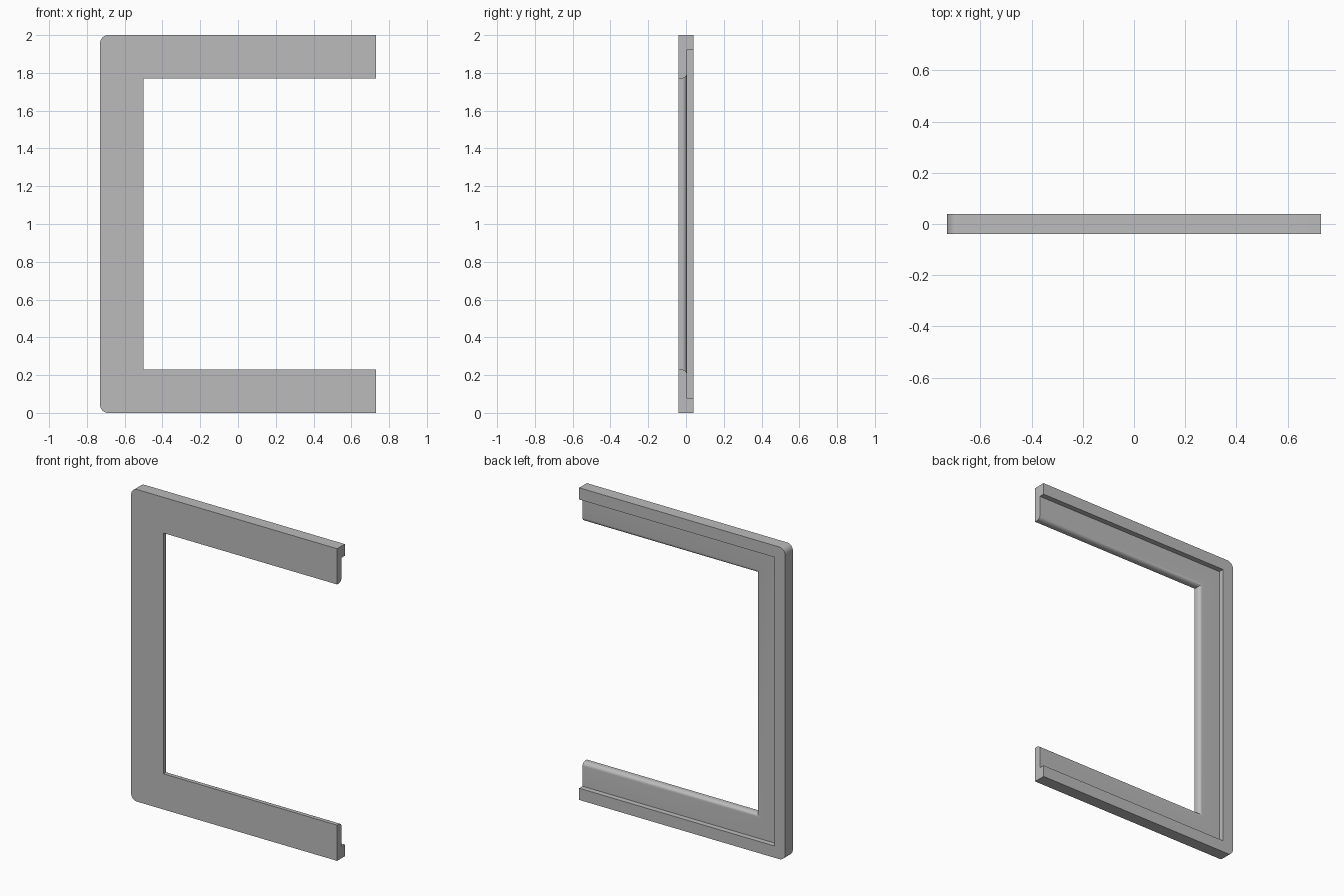
import bpy, bmesh, math

cube = bpy.data.objects.get("Cube")
if cube:
    bpy.data.objects.remove(cube, do_unlink=True)

HALF_W, HEIGHT = 0.73, 2.0
FRONT, BACK, LEDGE = -0.039, 0.039, 0.005    # depth levels
LIP, WIDTH = 0.075, 0.229                    # raised rim width, whole border width
ROUND, CORNER = 0.025, 0.042                 # inner edge round, outer corner round

# Material
grey = bpy.data.materials.new("plain grey")
grey.use_nodes = True
colour = (0.5, 0.5, 0.5, 1)
grey.diffuse_color = colour
grey.node_tree.nodes["Principled BSDF"].inputs["Base Color"].default_value = colour

# Border cross-section as (distance in from the outer edge, depth)
STEPS = 8
profile = [(0, FRONT), (0, BACK), (LIP, BACK), (LIP, LEDGE)]
for i in range(STEPS + 1):
    a = math.pi / 2 * (1 - i / STEPS)
    profile.append((WIDTH - ROUND + ROUND * math.cos(a),
                    LEDGE - ROUND + ROUND * math.sin(a)))
profile.append((WIDTH, FRONT))


def c_path(d):
    """Open frame outline, inset by d, with mitred corners."""
    return [(HALF_W, d), (-HALF_W + d, d),
            (-HALF_W + d, HEIGHT - d), (HALF_W, HEIGHT - d)]


# Sweep the cross-section along the three-sided frame
bm = bmesh.new()
rails = [[bm.verts.new((x, y, z)) for x, z in c_path(d)] for d, y in profile]
n = len(rails)
for i in range(n):
    a, b = rails[i], rails[(i + 1) % n]
    for k in range(3):
        bm.faces.new((a[k], a[k + 1], b[k + 1], b[k]))
for k in (0, 3):                             # cut ends of the two arms
    bm.faces.new([rail[k] for rail in rails])
bmesh.ops.recalc_face_normals(bm, faces=bm.faces)

# Merge flat regions, then round the two outer corners
bmesh.ops.dissolve_limit(bm, angle_limit=0.01, verts=bm.verts, edges=bm.edges)
corners = [e for e in bm.edges
           if all(abs(v.co.x + HALF_W) < 1e-4 for v in e.verts)
           and abs(e.verts[0].co.z - e.verts[1].co.z) < 1e-4]
bmesh.ops.bevel(bm, geom=corners, offset=CORNER, segments=8, profile=0.5,
                affect='EDGES')
bmesh.ops.recalc_face_normals(bm, faces=bm.faces)

mesh = bpy.data.meshes.new("frame")
bm.to_mesh(mesh)
bm.free()
mesh.materials.append(grey)
frame = bpy.data.objects.new("three_sided_frame", mesh)
bpy.context.collection.objects.link(frame)
bpy.ops.object.select_all(action='DESELECT')
frame.select_set(True)
bpy.context.view_layer.objects.active = frame
bpy.ops.object.shade_smooth_by_angle(angle=math.radians(30))
